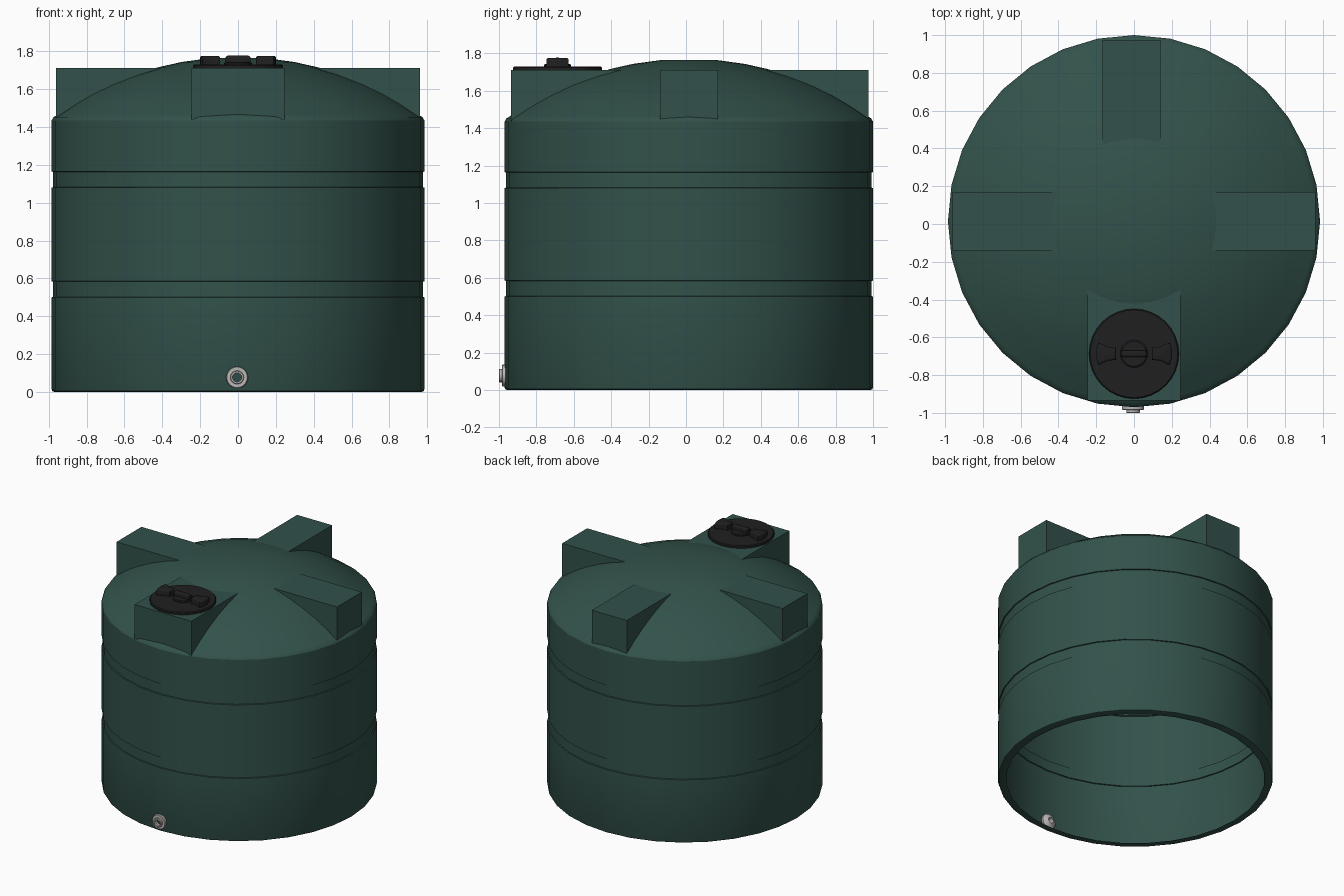
import bpy, bmesh, math
from mathutils import Matrix, Vector

if "Cube" in bpy.data.objects:
    bpy.data.objects.remove(bpy.data.objects["Cube"])

CY = 0.015           # tank axis in y
R_DOME, APEX = 1.64, 1.771


def material(name, rgb):
    m = bpy.data.materials.new(name)
    m.diffuse_color = (*rgb, 1)
    m.use_nodes = True
    m.node_tree.nodes["Principled BSDF"].inputs["Base Color"].default_value = m.diffuse_color
    return m


GREEN = material("tank green", (0.032, 0.083, 0.069))
BLACK = material("lid black", (0.014, 0.014, 0.014))
GREY = material("fitting grey", (0.50, 0.48, 0.47))


def finish(bm, name, mat, matrix=Matrix(), angle=30):
    bmesh.ops.recalc_face_normals(bm, faces=bm.faces)
    bm.transform(matrix)
    me = bpy.data.meshes.new(name)
    bm.to_mesh(me)
    bm.free()
    me.materials.append(mat)
    ob = bpy.data.objects.new(name, me)
    bpy.context.collection.objects.link(ob)
    bpy.ops.object.select_all(action='DESELECT')
    ob.select_set(True)
    bpy.context.view_layer.objects.active = ob
    bpy.ops.object.shade_smooth_by_angle(angle=math.radians(angle))
    return ob


def lathe(name, profile, sides, mat, matrix, cap_end=False, closed=False, angle=30):
    bm = bmesh.new()
    rings = [[bm.verts.new((r * math.cos(2 * math.pi * i / sides),
                            r * math.sin(2 * math.pi * i / sides), z))
              for i in range(sides)] for r, z in profile]
    pairs = list(zip(rings, rings[1:]))
    if closed:
        pairs.append((rings[-1], rings[0]))
    for a, b in pairs:
        for i in range(sides):
            j = (i + 1) % sides
            bm.faces.new((a[i], a[j], b[j], b[i]))
    if cap_end:
        bm.faces.new(rings[-1])
    return finish(bm, name, mat, matrix, angle)


def prism(name, outline, z0, z1, bevel, mat, matrix):
    bm = bmesh.new()
    face = bm.faces.new([bm.verts.new((x, y, z0)) for x, y in outline])
    ext = bmesh.ops.extrude_face_region(bm, geom=[face])
    top = [v for v in ext['geom'] if isinstance(v, bmesh.types.BMVert)]
    bmesh.ops.translate(bm, verts=top, vec=(0, 0, z1 - z0))
    edges = [e for e in bm.edges if all(v in top for v in e.verts)]
    bmesh.ops.bevel(bm, geom=edges, offset=bevel, segments=3, profile=0.5, affect='EDGES')
    return finish(bm, name, mat, matrix, 40)


def dome(r):
    return APEX - R_DOME + math.sqrt(R_DOME ** 2 - r * r)


# Tank shell: open bottom with inward lip, two recessed bands, domed roof
R, G = 0.985, 0.977
profile = [(0.925, 0.0), (0.97, 0.0), (0.981, 0.004), (R, 0.014)]
for lo, hi in ((0.50, 0.585), (1.08, 1.165)):
    profile += [(R, lo), (G, lo + 0.002), (G, hi - 0.002), (R, hi)]
profile += [(R, 1.435), (0.975, 1.452)]
profile += [(r, dome(r)) for r in (0.955, 0.87, 0.78, 0.67, 0.55, 0.42, 0.30, 0.147)]
lathe("tank_shell", profile, 32, GREEN, Matrix.Translation((0, CY, 0)), cap_end=True)


# Roof blocks: flat tops with sides running down to the dome
def roof_block(name, turn, inner, outer, half, shift=0.0, top=1.711, n=12):
    bm = bmesh.new()
    rows = []
    for i in range(n + 1):
        u = inner + (outer - inner) * i / n
        row = []
        for v in (-half, half):
            low = min(top - 0.004, dome(math.hypot(u, v)) - 0.015)
            row.append((bm.verts.new((u, v, top)), bm.verts.new((u, v, low))))
        rows.append(row)
    for (a, b), (c, d) in zip(rows, rows[1:]):
        bm.faces.new((a[0], c[0], d[0], b[0]))
        bm.faces.new((a[0], a[1], c[1], c[0]))
        bm.faces.new((b[0], d[0], d[1], b[1]))
    a, b = rows[-1]
    bm.faces.new((a[0], a[1], b[1], b[0]))
    finish(bm, name, GREEN, Matrix.Translation((shift, CY, 0)) @ Matrix.Rotation(turn, 4, 'Z'))


roof_block("right_block", 0, 0.39, 0.962, 0.155)
roof_block("back_block", math.pi / 2, 0.39, 0.96, 0.153, -0.013)
roof_block("left_block", math.pi, 0.39, 0.962, 0.155)
roof_block("front_block", -math.pi / 2, 0.34, 0.95, 0.247)

# Lid disc with a shallow rounded rim
LID = Matrix.Translation((0, -0.687, 0))
lathe("lid", [(0.238, 1.705), (0.238, 1.724), (0.232, 1.73)], 32, BLACK, LID, cap_end=True)

# Lid grips: fan-shaped wings, centre boss and ridge
for side, label in ((-1, "left"), (1, "right")):
    wing = [(0.095, -0.032), (0.14, -0.037), (0.188, -0.06), (0.198, -0.03),
            (0.201, 0), (0.198, 0.03), (0.188, 0.06), (0.14, 0.037), (0.095, 0.032)]
    prism(label + "_lid_wing", [(x * side, y) for x, y in wing], 1.725, 1.776, 0.012, BLACK, LID)
lathe("lid_boss", [(0.073, 1.725), (0.073, 1.738), (0.066, 1.743)], 24, BLACK, LID, cap_end=True)
bar = [(-0.066, -0.018), (0.066, -0.018), (0.066, 0.018), (-0.066, 0.018)]
prism("lid_ridge", bar, 1.735, 1.777, 0.012, BLACK, LID)

# Outlet fitting: flange and threaded collar, axis pointing to the front
OUT = Matrix.Translation((-0.005, 0, 0.077)) @ Matrix.Rotation(math.pi / 2, 4, 'X')
lathe("outlet_flange", [(0.022, 0.93), (0.058, 0.95), (0.058, 0.981), (0.054, 0.985), (0.022, 0.985)],
      24, GREY, OUT, closed=True)
lathe("outlet_collar", [(0.024, 0.94), (0.036, 0.94), (0.036, 0.997), (0.033, 1.0), (0.024, 1.0)],
      16, GREY, OUT, closed=True)
